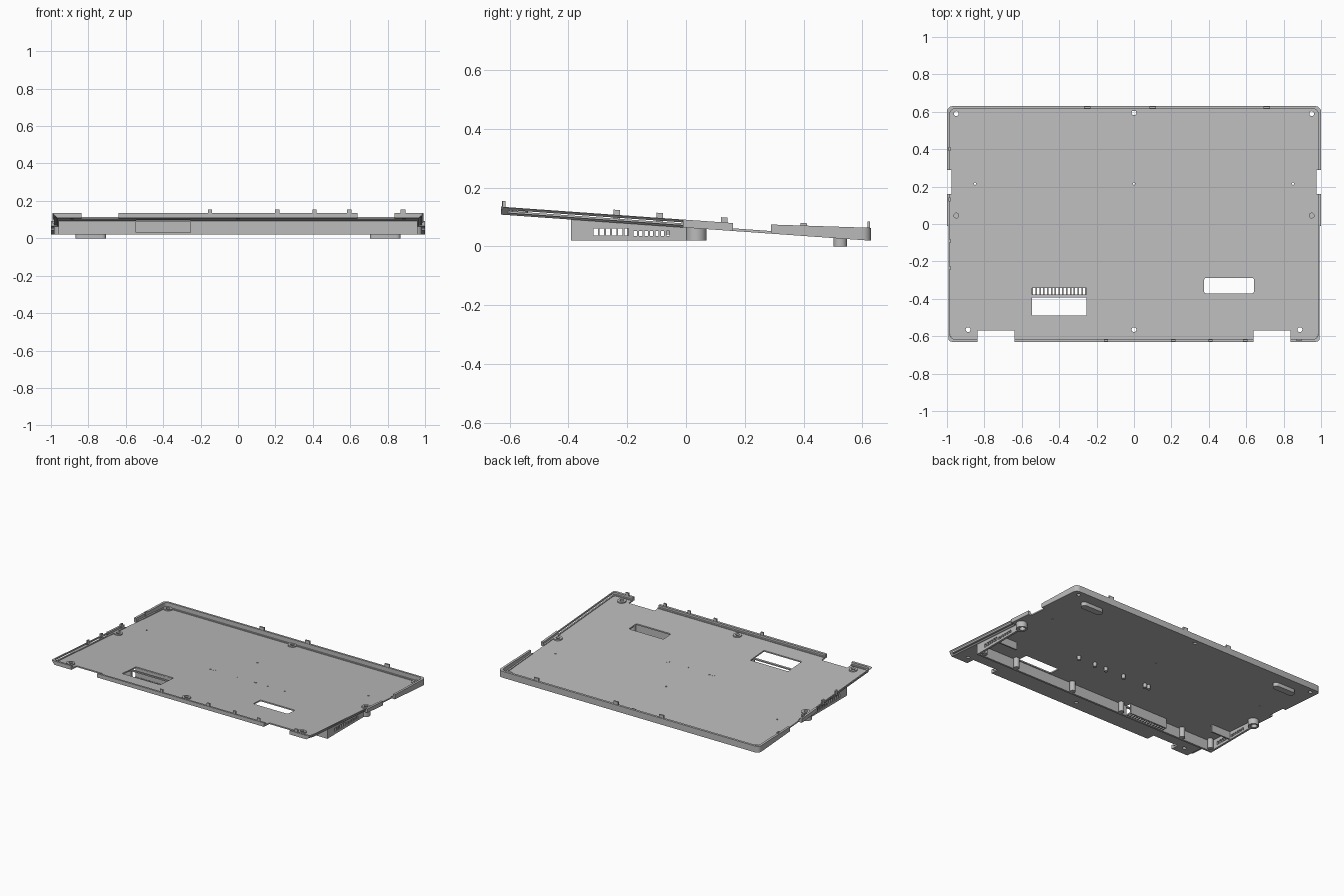
import bpy, bmesh, math

if "Cube" in bpy.data.objects:
    bpy.data.objects.remove(bpy.data.objects["Cube"])

grey = bpy.data.materials.new("light grey plastic")
grey.use_nodes = True
colour = (0.5, 0.5, 0.5, 1)
grey.diffuse_color = colour
grey.node_tree.nodes["Principled BSDF"].inputs["Base Color"].default_value = colour

THICK = 0.009


def under(y):
    """Height of the sloping underside."""
    return 0.064 - 0.0705 * y


def floor(y):
    return under(y) + THICK


def loft(name, first, last):
    """Closed solid between two loops with the same number of points."""
    bm = bmesh.new()
    a = [bm.verts.new(p) for p in first]
    b = [bm.verts.new(p) for p in last]
    n = len(a)
    bm.faces.new(a[::-1])
    bm.faces.new(b)
    for i in range(n):
        j = (i + 1) % n
        bm.faces.new((a[i], a[j], b[j], b[i]))
    bmesh.ops.recalc_face_normals(bm, faces=bm.faces)
    mesh = bpy.data.meshes.new(name)
    bm.to_mesh(mesh)
    bm.free()
    mesh.materials.append(grey)
    obj = bpy.data.objects.new(name, mesh)
    bpy.context.collection.objects.link(obj)
    return obj


def upright(name, outline, low, high):
    """Extrude an xy outline; low and high are heights or functions of y."""
    h = lambda f, y: f(y) if callable(f) else f
    return loft(name, [(x, y, h(low, y)) for x, y in outline],
                [(x, y, h(high, y)) for x, y in outline])


def box(name, x0, x1, y0, y1, low, high):
    return upright(name, [(x0, y0), (x1, y0), (x1, y1), (x0, y1)], low, high)


def rod(name, x, y, r, low, high, sides=20):
    ring = [(x + r * math.cos(k * math.tau / sides), y + r * math.sin(k * math.tau / sides))
            for k in range(sides)]
    return upright(name, ring, low, high)


def across(name, profile):
    """Extrude a yz profile over the full width."""
    return loft(name, [(-1.1, y, z) for y, z in profile], [(1.1, y, z) for y, z in profile])


def rounded(w, d, r, cx=0, cy=0):
    pts = []
    for q, (sx, sy) in enumerate([(1, 1), (-1, 1), (-1, -1), (1, -1)]):
        for k in range(6):
            t = (q + k / 5) * math.pi / 2
            pts.append((cx + sx * (w - r) + r * math.cos(t), cy + sy * (d - r) + r * math.sin(t)))
    return pts


def cut(target, cutters):
    for c in cutters:
        m = target.modifiers.new("cut", "BOOLEAN")
        m.operation = "DIFFERENCE"
        m.solver = "EXACT"
        m.object = c
    deps = bpy.context.evaluated_depsgraph_get()
    mesh = bpy.data.meshes.new_from_object(target.evaluated_get(deps))
    target.modifiers.clear()
    target.data = mesh
    for c in cutters:
        bpy.data.objects.remove(c)


# Tray: rounded block trimmed to a sloping floor and rim
tray = upright("tray", rounded(1.0, 0.63, 0.03), -0.05, 0.25)
cutters = [
    across("trim_low", [(-0.8, under(-0.8)), (0.8, under(0.8)), (0.8, -0.2), (-0.8, -0.2)]),
    across("trim_high", [(-0.8, under(-0.8) + 0.027), (0.15, under(0.15) + 0.027),
                         (0.28, 0.075), (0.8, 0.058), (0.8, 0.4), (-0.8, 0.4)]),
    upright("cavity", rounded(0.984, 0.615, 0.025), floor, 0.3),
]
for s in (-1, 1):
    # Front hinge notches and side port notches
    cutters.append(box("hinge_notch", *sorted((s * 0.64, s * 0.838)), -0.7, -0.57, -0.1, 0.4))
    cutters.append(box("port_notch", *sorted((s * 0.976, s * 1.1)), 0.16, 0.29, -0.1, 0.4))
    # Undercut of the front half of the sides
    section = [(1.05, -0.03), (0.966, -0.03), (0.966, 0), (0.992, 0.025), (0.992, 0.06), (1.05, 0.06)]
    cutters.append(loft("undercut", *[[(s * x, y, under(y) + z) for x, z in section]
                                      for y in (-0.7, -0.01)]))
# Bay openings
cutters.append(box("vent_bay", -0.545, -0.255, -0.49, -0.34, -0.1, 0.3))
cutters.append(upright("card_bay", rounded(0.133, 0.041, 0.01, 0.508, -0.33), -0.1, 0.3))
# Screw and pin holes
screws = [(0, 0.595), (0, -0.565)]
for s in (-1, 1):
    screws += [(s * 0.95, 0.59), (s * 0.95, 0.045), (s * 0.887, -0.565)]
for x, y in screws:
    cutters.append(rod("screw_hole", x, y, 0.013, -0.1, 0.3))
for x in (-0.85, 0, 0.85):
    cutters.append(rod("pin_hole", x, 0.215, 0.006, -0.1, 0.3, 10))
cut(tray, cutters)

# Raised rings round the screws
for x, y in screws:
    ring = rod("screw_ring", x, y, 0.028, lambda v: floor(v) - 0.002, lambda v: floor(v) + 0.008)
    cut(ring, [rod("bore", x, y, 0.013, -0.1, 0.3)])

# Low inner ledge behind the rim
ledge = upright("inner_ledge", rounded(0.983, 0.614, 0.025),
                lambda y: floor(y) - 0.002, lambda y: floor(y) + 0.005)
cutters = [upright("ledge_cavity", rounded(0.972, 0.603, 0.02), -0.1, 0.3)]
for s in (-1, 1):
    cutters.append(box("ledge_gap", *sorted((s * 0.64, s * 0.838)), -0.7, -0.57, -0.1, 0.4))
    cutters.append(box("port_gap", *sorted((s * 0.95, s * 1.1)), 0.16, 0.29, -0.1, 0.4))
cut(ledge, cutters)

# Snap hooks standing on the rim
for x in (-0.15, 0.21, 0.41, 0.595):
    box("front_hook", x - 0.011, x + 0.011, -0.627, -0.617, floor, 0.155)
for x in (-0.25, 0.1, 0.71):
    box("back_hook", x - 0.018, x + 0.018, 0.617, 0.627, floor, 0.085)
for y in (-0.235, -0.09, 0.13, 0.4):
    box("side_hook", -0.991, -0.981, y - 0.011, y + 0.011, floor, lambda v: under(v) + 0.044)
box("corner_hook", 0.87, 0.895, -0.625, -0.615, floor, 0.155)

# Front wall of the wedge, with the vent window
wall = box("wedge_front_wall", -0.96, 0.96, -0.392, -0.378, 0.02, lambda y: under(y) + 0.003)
cut(wall, [box("vent_window", -0.545, -0.255, -0.45, -0.3, 0.03, 0.086)])

# Vent comb
for k in range(15):
    x = -0.543 + k * 0.0204
    box("vent_tooth", x - 0.004, x + 0.004, -0.39, -0.336, 0.02, 0.03)
box("vent_back_bar", -0.545, -0.255, -0.342, -0.334, 0.02, lambda y: under(y) + 0.003)

# Side walls with slots, round bosses and stiffening ribs
for s in (-1, 1):
    side = box("wedge_side_wall", *sorted((s * 0.946, s * 0.96)), -0.392, 0.02, 0.02,
               lambda y: under(y) + 0.003)
    slots = []
    for k in range(6):
        y = -0.315 + k * 0.021
        slots.append(box("slot", *sorted((s * 0.9, s * 1)), y, y + 0.015, 0.038, 0.062))
    for k in range(7):
        y = -0.178 + k * 0.0185
        slots.append(box("slot", *sorted((s * 0.9, s * 1)), y, y + 0.011, 0.035, 0.052))
    cut(side, slots)
    boss = rod("side_boss", s * 0.95, 0.035, 0.035, 0.02, lambda y: under(y) + 0.003)
    cut(boss, [rod("bore", s * 0.95, 0.04, 0.02, -0.1, 0.052)])
    rod("corner_post", s * 0.925, -0.355, 0.018, 0.02, lambda y: under(y) + 0.003)
    box("side_rib", *sorted((s * 0.8, s * 0.95)), -0.2, -0.19, 0.025, lambda y: under(y) + 0.003)
    # Back foot pad
    upright("foot_pad", rounded(0.082, 0.023, 0.022, s * 0.787, 0.525), 0, lambda y: under(y) + 0.003)

# Posts under the floor
for x in (-0.7, -0.2, 0.2, 0.66):
    rod("wall_post", x, -0.362, 0.018, 0.02, lambda y: under(y) + 0.003)
for x in (-0.17, -0.14, 0.035, 0.18, 0.27, 0.4):
    rod("board_post", x, -0.06, 0.012, 0.04, lambda y: floor(y) + 0.001, 14)

# Crisp shading with smooth round parts
bpy.ops.object.select_all(action="DESELECT")
for obj in bpy.context.collection.objects:
    if obj.type == "MESH" and grey.name in obj.data.materials:
        obj.select_set(True)
        bpy.context.view_layer.objects.active = obj
bpy.ops.object.shade_smooth_by_angle(angle=math.radians(30))
